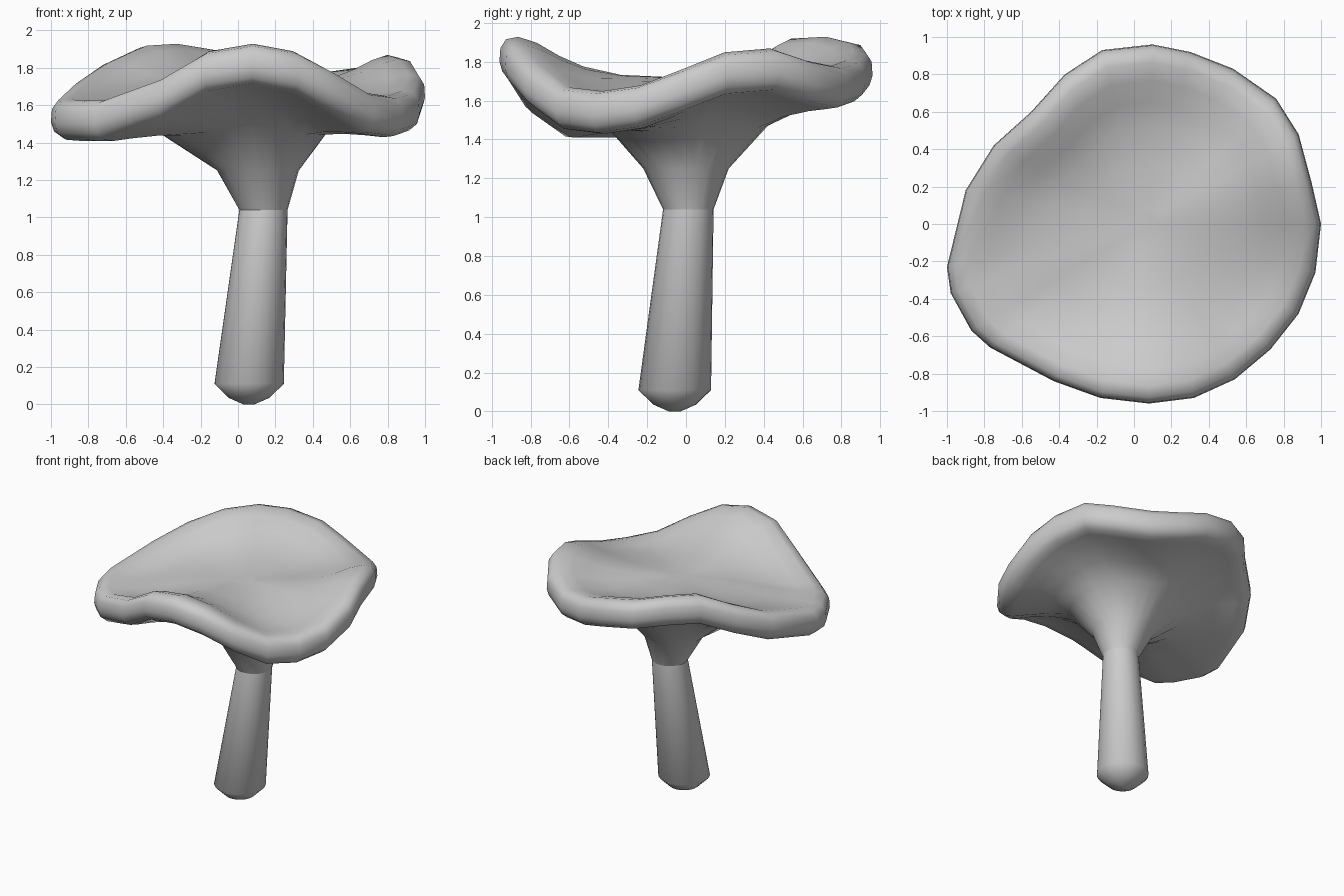
import bpy
import bmesh
from mathutils import Vector

if "Cube" in bpy.data.objects:
    bpy.data.objects.remove(bpy.data.objects["Cube"])

grey = bpy.data.materials.new("plain grey")
grey.use_nodes = True
grey.diffuse_color = (0.6, 0.6, 0.6, 1)
grey.node_tree.nodes["Principled BSDF"].inputs["Base Color"].default_value = (0.6, 0.6, 0.6, 1)


def loft(name, rings, cap_first, cap_last):
    """Skin a list of equal-length rings into one smooth object."""
    bm = bmesh.new()
    loops = [[bm.verts.new(p) for p in ring] for ring in rings]
    n = len(loops[0])
    for a, b in zip(loops, loops[1:]):
        for i in range(n):
            j = (i + 1) % n
            bm.faces.new((a[i], a[j], b[j], b[i]))
    for wanted, loop in ((cap_first, loops[0]), (cap_last, loops[-1])):
        if wanted:
            bm.faces.new(loop)
    bmesh.ops.recalc_face_normals(bm, faces=bm.faces)
    mesh = bpy.data.meshes.new(name)
    bm.to_mesh(mesh)
    bm.free()
    mesh.materials.append(grey)
    obj = bpy.data.objects.new(name, mesh)
    bpy.context.collection.objects.link(obj)
    bpy.ops.object.select_all(action="DESELECT")
    obj.select_set(True)
    bpy.context.view_layer.objects.active = obj
    bpy.ops.object.shade_smooth_by_angle(angle=1.1)


# Wavy rim of the cap, counterclockwise from the left side
rim = [Vector(p) for p in (
    (1, 0, 1.66), (.95, .22, 1.74), (.88, .48, 1.76), (.76, .67, 1.7),
    (.53, .83, 1.67), (.3, .92, 1.7), (.1, .96, 1.75), (-.17, .93, 1.79),
    (-.37, .8, 1.82), (-.55, .6, 1.81), (-.75, .42, 1.72), (-.9, .18, 1.62),
    (-1, -.23, 1.53), (-.98, -.37, 1.52), (-.87, -.57, 1.52), (-.77, -.66, 1.52),
    (-.43, -.84, 1.64), (-.18, -.93, 1.78), (.08, -.96, 1.82), (.32, -.93, 1.78),
    (.54, -.83, 1.67), (.73, -.67, 1.56), (.88, -.48, 1.54), (.97, -.26, 1.57))]
hub = Vector((.07, 0, 0))


def cap_ring(scale, base, wave, offset):
    """Rim outline shrunk to the hub, with part of its waviness."""
    ring = []
    for p in rim:
        q = hub.lerp(p, scale)
        q.z = base + (p.z - base) * wave + offset
        ring.append(q)
    return ring


def circle(x, y, z, r):
    # Angles follow the rim so the flare does not twist
    ring = []
    for p in rim:
        d = (p - hub).xy.normalized()
        ring.append((x + r * d.x, y + r * d.y, z))
    return ring


# Cap: shallow dished top, broad lip, underside flaring down to the stem
neck = (.135, .012, 1.04, .13)
cap_rings = [cap_ring(*row) for row in (
    (.1, 1.72, .01, 0), (.35, 1.72, .12, 0), (.55, 1.72, .4, .015),
    (.68, 1.72, .65, .045), (.8, 1.72, .92, .085), (.9, 1.72, 1, .108),
    (.965, 1.72, 1, .095), (.995, 1.72, 1, .05), (1, 1.72, 1, -.02),
    (.985, 1.72, 1, -.07), (.94, 1.72, 1, -.105), (.87, 1.72, .98, -.115),
    (.76, 1.56, .82, -.105), (.6, 1.47, .53, -.06), (.44, 1.41, .15, .01))]
cap_rings += [circle(.105, 0, 1.25, .22), circle(*neck)]
loft("mushroom_cap", cap_rings, True, False)

# Stem: leaning, wider at the foot, rounded underneath
loft("stem", [circle(*neck), circle(.058, -.058, .11, .187),
              circle(.058, -.058, .035, .11), circle(.058, -.058, 0, .03)], False, True)
